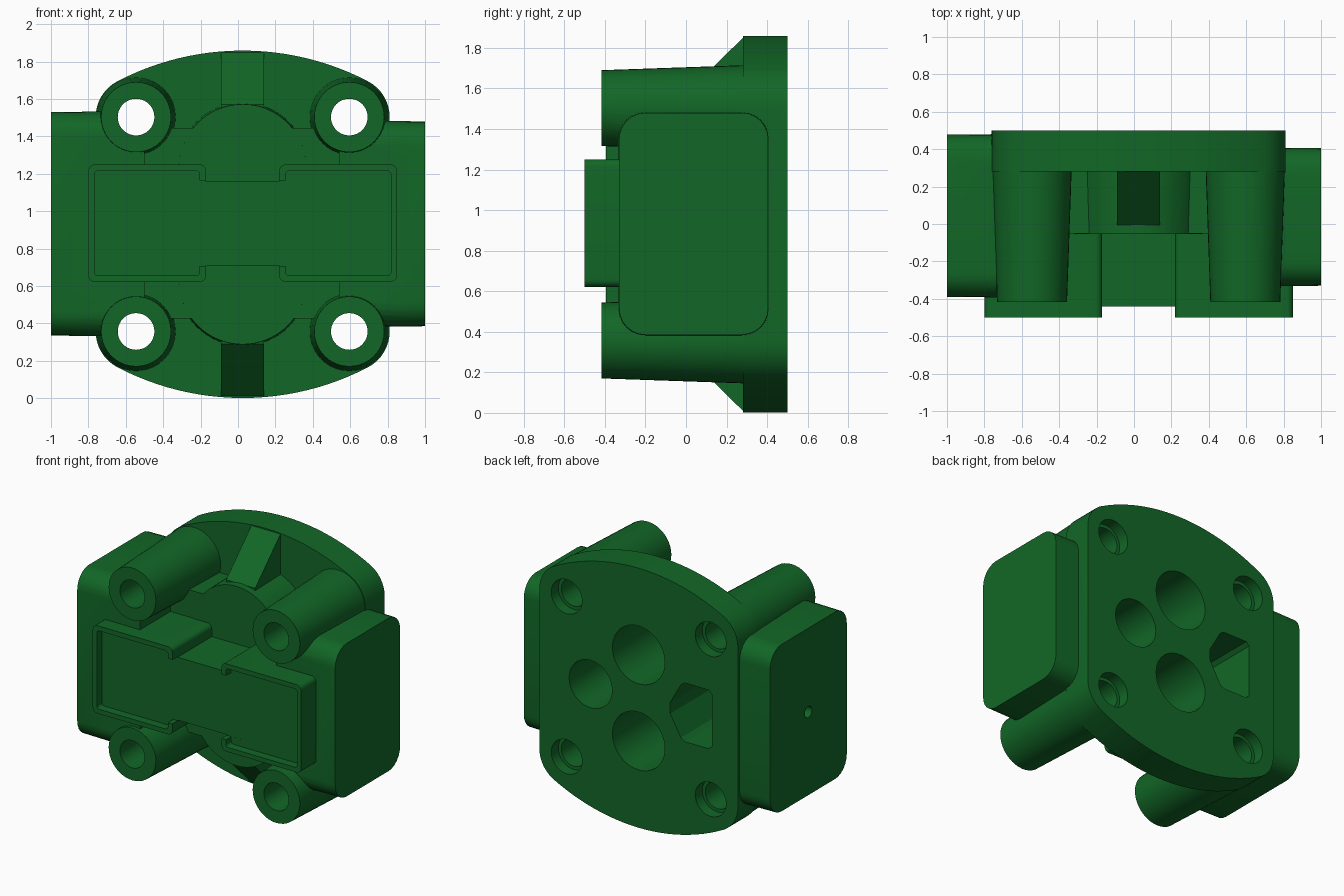
import bpy, bmesh, math

if "Cube" in bpy.data.objects:
    bpy.data.objects.remove(bpy.data.objects["Cube"])

CX, CZ = 0.025, 0.93          # centre of the flange
BX, BZ = 0.57, 0.573          # bolt offsets from that centre

green = bpy.data.materials.new("dark green")
green.diffuse_color = (0.006, 0.135, 0.02, 1)
green.use_nodes = True
green.node_tree.nodes["Principled BSDF"].inputs["Base Color"].default_value = green.diffuse_color


def loft(name, sections, axis):
    """Skin a list of (outline, position) sections along the x or y axis."""
    bm = bmesh.new()
    rings = []
    for pts, t in sections:
        rings.append([bm.verts.new((t, u, v) if axis == 'x' else (u, t, v)) for u, v in pts])
    n = len(rings[0])
    for a, b in zip(rings, rings[1:]):
        for i in range(n):
            bm.faces.new((a[i], a[(i + 1) % n], b[(i + 1) % n], b[i]))
    bm.faces.new(rings[0])
    bm.faces.new(rings[-1])
    bmesh.ops.recalc_face_normals(bm, faces=bm.faces)
    me = bpy.data.meshes.new(name)
    bm.to_mesh(me)
    bm.free()
    ob = bpy.data.objects.new(name, me)
    me.materials.append(green)
    bpy.context.collection.objects.link(ob)
    return ob


def prism(name, pts, axis, a, b):
    return loft(name, [(pts, a), (pts, b)], axis)


def arc(cu, cv, r, a0, a1, n):
    return [(cu + r * math.cos(math.radians(a0 + (a1 - a0) * i / n)),
             cv + r * math.sin(math.radians(a0 + (a1 - a0) * i / n))) for i in range(n + 1)]


def circle(cu, cv, r, n=40):
    return arc(cu, cv, r, 0, 360, n)[:-1]


def rrect(u0, u1, v0, v1, r, n=6):
    return (arc(u1 - r, v1 - r, r, 0, 90, n) + arc(u0 + r, v1 - r, r, 90, 180, n)
            + arc(u0 + r, v0 + r, r, 180, 270, n) + arc(u1 - r, v0 + r, r, 270, 360, n))


def combine(body, tool, op):
    m = body.modifiers.new("join", 'BOOLEAN')
    m.operation, m.solver, m.object = op, 'EXACT', tool
    bpy.context.view_layer.objects.active = body
    bpy.ops.object.modifier_apply(modifier=m.name)
    bpy.data.objects.remove(tool, do_unlink=True)


# flange: bowed top and bottom, tangent to rounded corners
drop = 0.52
tang = math.degrees(math.atan2(BZ + drop, BX))
R = math.hypot(BX, BZ + drop) + 0.216
quarter = arc(BX, BZ, 0.216, 0, tang, 8) + arc(0, -drop, R, tang, 90, 12)[1:]
top = quarter + [(-u, v) for u, v in quarter[-2::-1]]
outline = top + [(-u, -v) for u, v in top]
housing = prism("cast_housing", [(CX + u, CZ + v) for u, v in outline], 'y', 0.28, 0.5)

parts = []
# end blocks, slightly drafted towards the ends, flared where they meet the flange
parts.append(loft("left_block", [(rrect(-0.39, 0.478, 0.335, 1.53, 0.13), -1.0),
                                 (rrect(-0.394, 0.482, 0.33, 1.535, 0.13), -0.5)], 'x'))
parts.append(loft("right_block", [(rrect(-0.33, 0.405, 0.385, 1.48, 0.13), 1.0),
                                  (rrect(-0.334, 0.41, 0.38, 1.485, 0.13), 0.54)], 'x'))
# flat centre body and the two round port bosses
parts.append(prism("centre_body", rrect(-0.6, 0.65, 0.425, 1.445, 0.03), 'y', -0.05, 0.35))
for s in (-1, 1):
    parts.append(loft("port_boss", [(circle(CX, CZ + s * 0.302, 0.34, 64), -0.054),
                                    (circle(CX, CZ + s * 0.302, 0.35, 64), 0.36)], 'y'))
    # sloping rib
    rib = [(-0.005, CZ + s * 0.5), (-0.005, CZ + s * 0.64), (0.283, CZ + s * 0.922),
           (0.37, CZ + s * 0.92), (0.37, CZ + s * 0.5)]
    parts.append(prism("rib", rib, 'x', -0.09, 0.14))
    # bolt columns
    for t in (-1, 1):
        x, z = CX + t * BX, CZ + s * BZ
        parts.append(loft("bolt_column", [(circle(x, z, 0.187), -0.417),
                                          (circle(x, z, 0.213), 0.33)], 'y'))
# front pad: wide ends and a narrower waist
parts.append(prism("pad_left", rrect(-0.8, -0.17, 0.622, 1.25, 0.035), 'y', -0.5, 0.1))
parts.append(prism("pad_right", rrect(0.22, 0.85, 0.622, 1.25, 0.035), 'y', -0.5, 0.1))
parts.append(prism("pad_waist", rrect(-0.4, 0.45, 0.71, 1.16, 0.02), 'y', -0.46, 0.12))
for p in parts:
    combine(housing, p, 'UNION')

cuts = []
# shallow pocket that leaves a rim round the pad ends
cuts.append(prism("pocket_left", rrect(-0.768, -0.205, 0.655, 1.216, 0.02), 'y', -0.6, -0.44))
cuts.append(prism("pocket_right", rrect(0.255, 0.818, 0.655, 1.216, 0.02), 'y', -0.6, -0.441))
cuts.append(prism("pocket_waist", [(-0.3, 0.706), (0.35, 0.706), (0.35, 1.164), (-0.3, 1.164)],
                  'y', -0.6, -0.4405))
# bolt holes with counterbores at the back
for s in (-1, 1):
    for t in (-1, 1):
        x, z = CX + t * BX, CZ + s * BZ
        cuts.append(prism("bolt_hole", circle(x, z, 0.098), 'y', -0.7, 0.7))
        cuts.append(prism("counterbore", circle(x, z, 0.122), 'y', 0.42, 0.7))
    # main ports
    cuts.append(prism("port", circle(CX, CZ + s * 0.308, 0.207, 48), 'y', 0.02, 0.7))
cuts.append(prism("side_port", circle(0.405, 0.928, 0.17, 48), 'y', -0.15, 0.7))
cuts.append(prism("angled_port", [(-0.225, 0.885), (-0.225, 0.965), (-0.31, 1.115), (-0.34, 1.135),
                                  (-0.53, 1.135), (-0.555, 1.11), (-0.555, 0.74), (-0.53, 0.715),
                                  (-0.34, 0.715), (-0.31, 0.735)], 'y', -0.15, 0.7))
# small vent in the left end
cuts.append(prism("vent", circle(0.045, 0.93, 0.04, 20), 'x', -1.2, -0.8))
for c in cuts:
    combine(housing, c, 'DIFFERENCE')

bpy.ops.object.select_all(action='DESELECT')
housing.select_set(True)
bpy.context.view_layer.objects.active = housing
bpy.ops.object.shade_smooth_by_angle(angle=math.radians(25))
